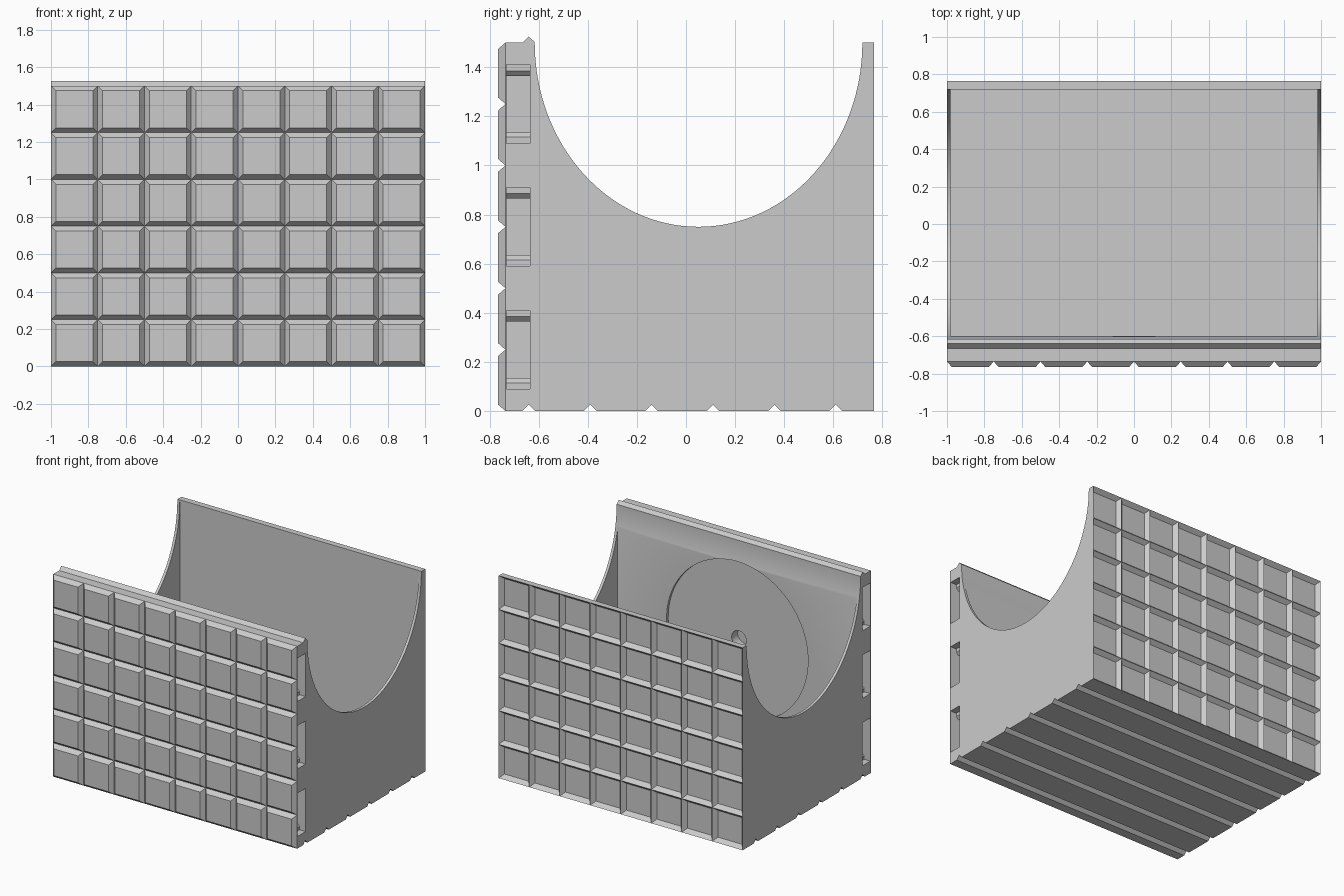
import bpy, bmesh, math

cube = bpy.data.objects.get("Cube")
if cube:
    bpy.data.objects.remove(cube, do_unlink=True)

GREY = (0.6, 0.6, 0.6, 1.0)
mat = bpy.data.materials.new("plain grey")
mat.use_nodes = True
mat.diffuse_color = GREY
mat.node_tree.nodes["Principled BSDF"].inputs["Base Color"].default_value = GREY

FRONT, BACK, TOP = -0.735, 0.735, 1.5   # core faces under the relief
RELIEF, BEVEL, STEP = 0.03, 0.026, 0.25
COLS, ROWS = 8, 6
PLACE = {"x": lambda t, p: (t, p[0], p[1]),
         "y": lambda t, p: (p[0], t, p[1]),
         "z": lambda t, p: (p[0], p[1], t)}


def add_prism(bm, pts, axis, a, b, end_pts=None):
    """Loft a closed profile along an axis, optionally to another end profile."""
    put = PLACE[axis]
    lo = [bm.verts.new(put(a, p)) for p in pts]
    hi = [bm.verts.new(put(b, p)) for p in (end_pts or pts)]
    bm.faces.new(lo)
    bm.faces.new(hi[::-1])
    for i in range(len(lo)):
        j = (i + 1) % len(lo)
        bm.faces.new((lo[i], hi[i], hi[j], lo[j]))


def finish(name, bm):
    bmesh.ops.recalc_face_normals(bm, faces=bm.faces)
    mesh = bpy.data.meshes.new(name)
    bm.to_mesh(mesh)
    bm.free()
    mesh.materials.append(mat)
    obj = bpy.data.objects.new(name, mesh)
    bpy.context.collection.objects.link(obj)
    return obj


def prism(name, *args):
    bm = bmesh.new()
    add_prism(bm, *args)
    return finish(name, bm)


def rect(u0, u1, v0, v1):
    return [(u0, v0), (u1, v0), (u1, v1), (u0, v1)]


def ellipse(cu, cv, ru, rv, n):
    return [(cu + ru * math.cos(math.tau * i / n), cv + rv * math.sin(math.tau * i / n))
            for i in range(n)]


def select(obj):
    bpy.ops.object.select_all(action="DESELECT")
    obj.select_set(True)
    bpy.context.view_layer.objects.active = obj


def cut(obj, cutter):
    mod = obj.modifiers.new("cut", "BOOLEAN")
    mod.operation, mod.solver, mod.object = "DIFFERENCE", "EXACT", cutter
    cutter.hide_render = True
    select(obj)
    bpy.ops.object.modifier_apply(modifier=mod.name)
    bpy.data.objects.remove(cutter, do_unlink=True)


# Core block: side profile with stacking grooves below and a ridge on top
profile = [(FRONT, 0)]
for i in range(6):
    y = -0.64 + i * STEP
    profile += [(y - BEVEL, 0), (y, BEVEL), (y + BEVEL, 0)]
profile += [(BACK, 0), (BACK, TOP), (-0.614, TOP), (-0.64, TOP + 0.025),
            (-0.665, TOP), (FRONT, TOP)]
body = prism("body", profile, "x", -1, 1)

# Hollow inside, rounded side openings, round recess and centre hole
cut(body, prism("hollow_cutter", rect(-0.6, 0.72, 0.045, 2), "x", -0.98, 0.98))
cut(body, prism("opening_cutter", ellipse(0.051, TOP, 0.667, 0.75, 128), "x", -1.2, 1.2))
cut(body, prism("recess_cutter", ellipse(0, 0.77, 0.58, 0.58, 96), "y", -0.62, -0.5))
cut(body, prism("hole_cutter", ellipse(0, 0.77, 0.06, 0.06, 32), "y", -0.69, -0.5))

# Clip pockets on both ends, each with an upper and a lower tooth
teeth = bmesh.new()
tooth = [(0.95, 0.17), (0.95, 0.135), (0.93, 0.115), (0.91, 0.17)]
for side in (-1, 1):
    for level in (0.25, 0.75, 1.25):
        cut(body, prism("pocket_cutter", rect(-0.73, -0.636, level - 0.16, level + 0.16),
                        "x", side * 0.89, side * 1.1))
        for way in (-1, 1):
            add_prism(teeth, [(side * x, level + way * h) for x, h in tooth],
                      "y", -0.732, -0.634)
finish("clip_teeth", teeth)
select(body)
bpy.ops.object.shade_smooth_by_angle(angle=math.radians(25))

# Front: grid of bevelled tiles
tiles = bmesh.new()
for c in range(COLS):
    for r in range(ROWS):
        x, z = -1 + c * STEP, r * STEP
        add_prism(tiles, rect(x, x + STEP, z, z + STEP), "y", FRONT, FRONT - RELIEF,
                  rect(x + BEVEL, x + STEP - BEVEL, z + BEVEL, z + STEP - BEVEL))
finish("front_tiles", tiles)


# Back: matching grid of pointed ridges, halved at the borders
def ridge(t, low, high):
    left, right = max(t - BEVEL, low), min(t + BEVEL, high)
    return [p for i, p in enumerate([(left, BACK), (t, BACK), (t, BACK + RELIEF), (right, BACK)])
            if not (i == 1 and low < t < high) and not (i == 0 and t == low)
            and not (i == 3 and t == high)]


ridges = bmesh.new()
for c in range(COLS + 1):
    add_prism(ridges, ridge(-1 + c * STEP, -1, 1), "z", 0, TOP)
for r in range(ROWS + 1):
    pts = [(y, z) for z, y in ridge(r * STEP, 0, TOP)]
    add_prism(ridges, pts, "x", -1, 1)
finish("back_ridges", ridges)
